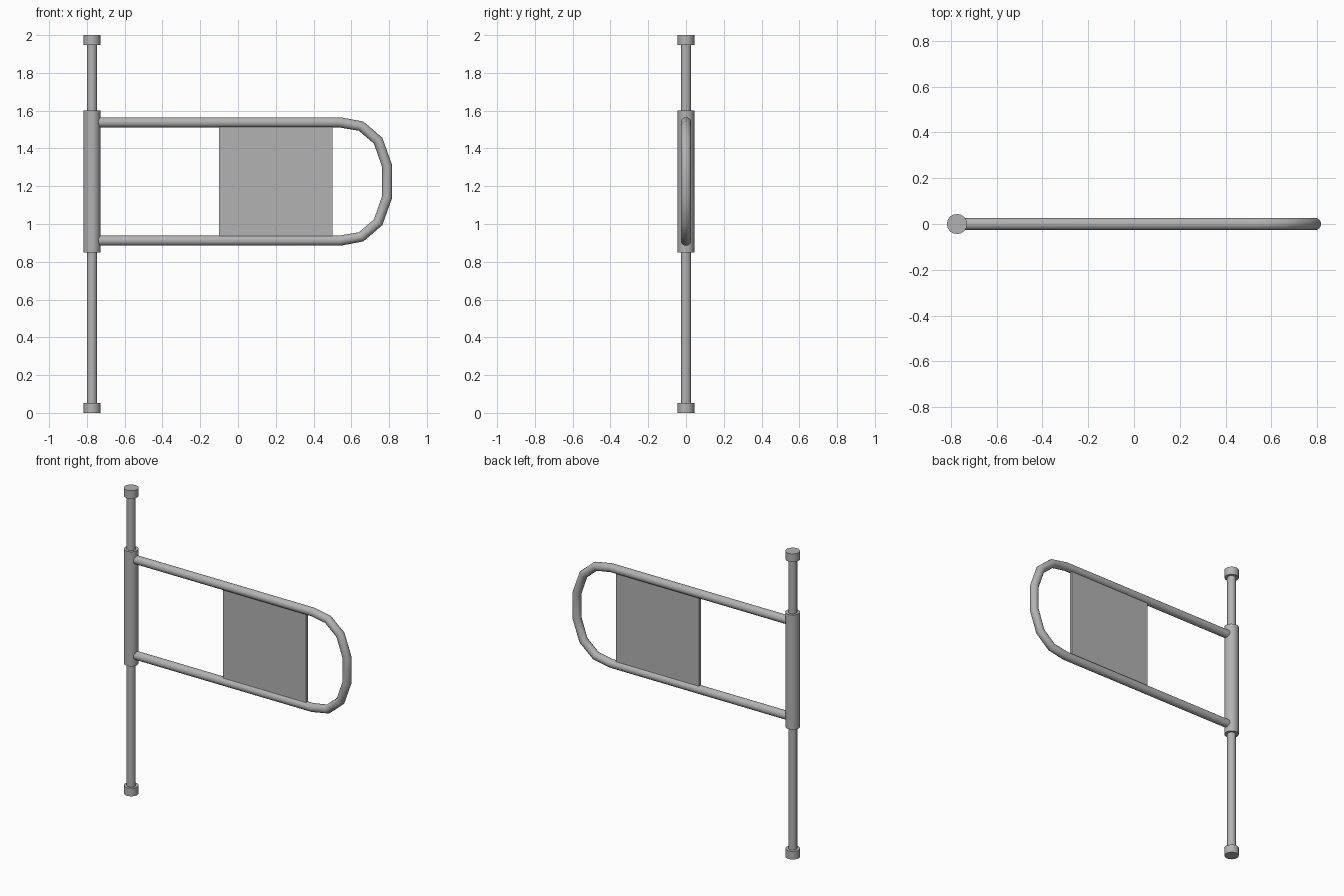
import bpy
import math

cube = bpy.data.objects.get("Cube")
if cube:
    bpy.data.objects.remove(cube, do_unlink=True)

# Single metal grey
grey = bpy.data.materials.new("metal grey")
grey.use_nodes = True
colour = (0.45, 0.45, 0.45, 1)
grey.diffuse_color = colour
grey.node_tree.nodes["Principled BSDF"].inputs["Base Color"].default_value = colour

POST_X = -0.773
MID_Z = 1.225
TUBE_R = 0.027


def finish(obj, name):
    obj.name = name
    obj.data.materials.clear()
    obj.data.materials.append(grey)
    bpy.ops.object.shade_smooth_by_angle(angle=math.radians(40))
    return obj


def upright(name, radius, bottom, top):
    bpy.ops.mesh.primitive_cylinder_add(
        vertices=16, radius=radius, depth=top - bottom,
        location=(POST_X, 0, (bottom + top) / 2))
    return finish(bpy.context.object, name)


# Post with end caps and hinge sleeve
upright("post", TUBE_R, 0.02, 1.98)
upright("bottom_cap", 0.044, 0, 0.053)
upright("top_cap", 0.044, 1.947, 2)
upright("hinge_sleeve", 0.044, 0.85, 1.6)

# Gate arm: upper half of the loop, mirrored below the middle height
half = [(POST_X + 0.02, 0.313), (0.54, 0.313), (0.652, 0.293),
        (0.742, 0.216), (0.79, 0.08)]
path = half + [(x, -h) for x, h in reversed(half)]
curve = bpy.data.curves.new("gate_arm", "CURVE")
curve.dimensions = "3D"
curve.bevel_depth = TUBE_R
curve.bevel_resolution = 6
curve.use_fill_caps = True
spline = curve.splines.new("POLY")
spline.points.add(len(path) - 1)
for point, (x, h) in zip(spline.points, path):
    point.co = (x, 0, MID_Z + h, 1)
arm = bpy.data.objects.new("gate_arm", curve)
bpy.context.collection.objects.link(arm)
bpy.ops.object.select_all(action="DESELECT")
arm.select_set(True)
bpy.context.view_layer.objects.active = arm
bpy.ops.object.convert(target="MESH")
finish(bpy.context.object, "gate_arm")

# Sign panel held between the two rails
bpy.ops.mesh.primitive_cube_add(size=1, location=(0.2, 0, MID_Z))
panel = bpy.context.object
panel.scale = (0.6, 0.02, 0.6)
bpy.ops.object.transform_apply(location=False, rotation=False, scale=True)
finish(panel, "sign_panel")
